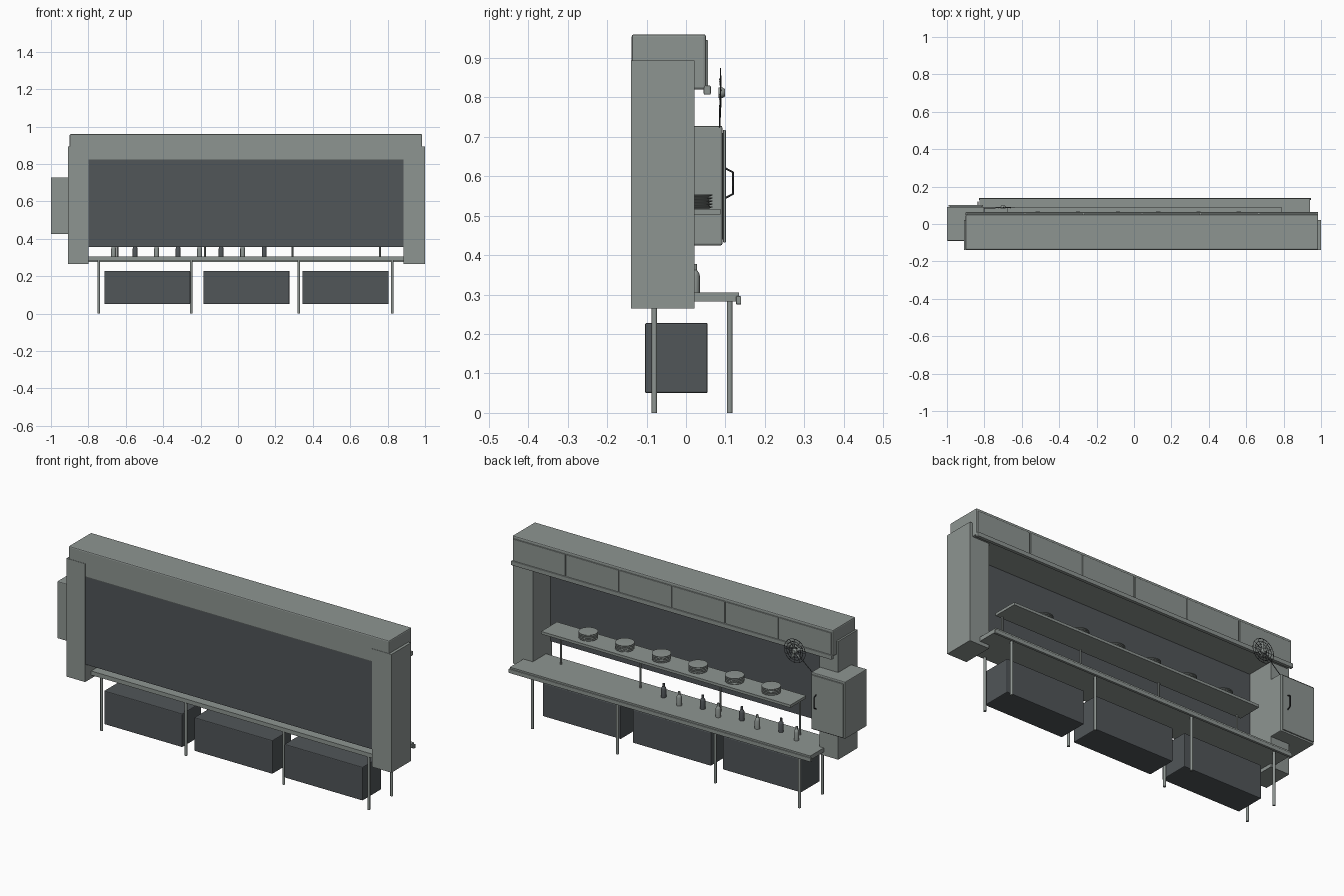
import bpy, bmesh, math
from mathutils import Vector

cube = bpy.data.objects.get("Cube")
if cube:
    bpy.data.objects.remove(cube, do_unlink=True)


def material(name, rgb):
    m = bpy.data.materials.new(name)
    m.use_nodes = True
    m.diffuse_color = (*rgb, 1)
    m.node_tree.nodes["Principled BSDF"].inputs["Base Color"].default_value = (*rgb, 1)
    return m


GRAY = material("steel gray", (0.27, 0.30, 0.285))
DARK = material("charcoal", (0.082, 0.092, 0.099))
BLACK = material("near black", (0.02, 0.022, 0.024))


def finish(name, bm, mat, smooth=False):
    bmesh.ops.recalc_face_normals(bm, faces=bm.faces)
    mesh = bpy.data.meshes.new(name)
    bm.to_mesh(mesh)
    bm.free()
    mesh.materials.append(mat)
    ob = bpy.data.objects.new(name, mesh)
    bpy.context.collection.objects.link(ob)
    if smooth:
        bpy.ops.object.select_all(action="DESELECT")
        ob.select_set(True)
        bpy.context.view_layer.objects.active = ob
        bpy.ops.object.shade_smooth_by_angle(angle=math.radians(35))
    return ob


def box(name, x, y, z, mat=GRAY, bevel=0):
    """Box from (min, max) ranges, with optional rounded edges."""
    bm = bmesh.new()
    bmesh.ops.create_cube(bm, size=1)
    for v in bm.verts:
        v.co = [(r[0] + r[1]) / 2 + c * (r[1] - r[0]) for r, c in zip((x, y, z), v.co)]
    ob = finish(name, bm, mat)
    if bevel:
        mod = ob.modifiers.new("rounded edges", "BEVEL")
        mod.width, mod.segments = bevel, 2
    return ob


def lathe(name, profile, at, mat, sides=16):
    """Revolve a (radius, height) profile about z."""
    bm = bmesh.new()
    rings = [[bm.verts.new((at[0] + r * math.cos(a), at[1] + r * math.sin(a), at[2] + h))
              for a in (2 * math.pi * i / sides for i in range(sides))] for r, h in profile]
    for lo, hi in zip(rings, rings[1:]):
        for i in range(sides):
            j = (i + 1) % sides
            bm.faces.new((lo[i], lo[j], hi[j], hi[i]))
    bm.faces.new(rings[0])
    bm.faces.new(rings[-1])
    return finish(name, bm, mat, True)


def tube(name, paths, radius, mat, cyclic=False):
    """Round wire along one or more point paths."""
    cu = bpy.data.curves.new(name, "CURVE")
    cu.dimensions = "3D"
    cu.bevel_depth, cu.bevel_resolution, cu.use_fill_caps = radius, 1, True
    for path in paths:
        sp = cu.splines.new("POLY")
        sp.points.add(len(path) - 1)
        for p, co in zip(sp.points, path):
            p.co = (*co, 1)
        sp.use_cyclic_u = cyclic
    cu.materials.append(mat)
    ob = bpy.data.objects.new(name, cu)
    bpy.context.collection.objects.link(ob)
    return ob


# Main frame: two pillars, header and front screen
box("left_pillar", (0.885, 1.0), (-0.14, 0.022), (0.265, 0.893))
box("right_pillar", (-0.91, -0.8), (-0.14, 0.022), (0.265, 0.893))
box("header", (-0.9, 0.985), (-0.138, 0.051), (0.82, 0.96), GRAY, 0.006)
box("front_screen", (-0.8, 0.885), (-0.136, -0.128), (0.357, 0.822), DARK)

# Overhead cupboard doors and the rail under them
DOORS = 6
width = 1.875 / DOORS
for i in range(DOORS):
    x0 = -0.895 + i * width
    box(f"cupboard_door_{i + 1}", (x0 + 0.003, x0 + width - 0.003), (0.049, 0.056), (0.825, 0.945), GRAY, 0.002)
box("cupboard_rail", (-0.9, 0.985), (0.045, 0.063), (0.807, 0.83), GRAY, 0.003)

# Side cabinet with door and handle
box("side_cabinet", (-1.0, -0.8), (-0.09, 0.092), (0.425, 0.728), GRAY, 0.004)
box("side_cabinet_door", (-0.993, -0.807), (0.094, 0.101), (0.432, 0.718), GRAY, 0.002)
box("door_seal", (-0.985, -0.815), (0.09, 0.095), (0.44, 0.71), DARK)
tube("door_handle", [[(-0.835, 0.1, 0.545), (-0.835, 0.119, 0.555),
                      (-0.835, 0.119, 0.61), (-0.835, 0.1, 0.62)]], 0.003, BLACK)

# Counter with its edge lip, on two rows of legs
box("counter_top", (-0.8, 0.885), (-0.09, 0.135), (0.283, 0.305), GRAY)
box("counter_overhang", (-0.825, 0.94), (0.022, 0.135), (0.283, 0.305), GRAY)
box("counter_lip", (-0.83, 0.945), (0.127, 0.14), (0.275, 0.296), GRAY, 0.002)
for i, x in enumerate((-0.745, -0.25, 0.325, 0.825)):
    for side, y in (("front", -0.08), ("back", 0.111)):
        lathe(f"{side}_leg_{i + 1}", [(0.007, 0), (0.007, 0.285)], (x, y, 0), GRAY, 12)

# Storage boxes below the counter
for i, x in enumerate((-0.485, 0.045, 0.575)):
    box(f"storage_box_{i + 1}", (x - 0.23, x + 0.23), (-0.104, 0.055), (0.05, 0.228), DARK, 0.004)

# Raised shelf on posts
box("raised_shelf", (-0.675, 0.79), (-0.045, 0.088), (0.503, 0.517))
for i in range(4):
    lathe(f"shelf_post_{i + 1}", [(0.005, 0), (0.005, 0.2)], (-0.645 + i * 0.468, -0.035, 0.304), GRAY, 10)

# Plate stacks on the shelf
stack = []
for k in range(5):
    h = k * 0.0075
    stack += [(0.036, h), (0.047, h + 0.0045), (0.047, h + 0.0065), (0.038, h + 0.0073)]
for i in range(6):
    lathe(f"plate_stack_{i + 1}", stack, (-0.515 + i * 0.215, 0.02, 0.517), GRAY, 24)

# Bottles on the counter, alternating in colour and depth
bottle = [(0.013, 0), (0.013, 0.043), (0.011, 0.05), (0.006, 0.057), (0.006, 0.072)]
for i in range(8):
    lathe(f"bottle_{i + 1}", bottle, (-0.665 + i * 0.115, -0.012 if i % 2 else 0.022, 0.305),
          DARK if i % 2 else GRAY)

# Wire fan beside the cabinet
C = Vector((-0.7, 0.087, 0.812))


def around(r, a, dy=0.0):
    return C + Vector((r * math.cos(a), dy, r * math.sin(a)))


rings = [[around(r, 2 * math.pi * i / 28) for i in range(28)] for r in (0.02, 0.034, 0.048, 0.062)]
tube("fan_guard_rings", rings, 0.0014, DARK, True)
tube("fan_guard_spokes", [[around(0.012, math.pi * i / 6), around(0.062, math.pi * i / 6)]
                          for i in range(12)], 0.0012, DARK)
bm = bmesh.new()
for i in range(5):
    a = 2 * math.pi * i / 5
    bm.faces.new([bm.verts.new(around(r, a + d, dy)) for r, d, dy in
                  ((0.01, -0.3, 0), (0.04, -0.2, -0.003), (0.044, 0.25, 0.003), (0.01, 0.5, 0.003))])
finish("fan_blades", bm, GRAY)
hub = lathe("fan_hub", [(0.013, -0.004), (0.013, 0.006), (0.009, 0.012)], (0, 0, 0), GRAY)
hub.rotation_euler.x = -math.pi / 2
hub.location = C
tube("fan_arm", [[(-0.805, 0.085, 0.722), tuple(C)]], 0.002, DARK)
